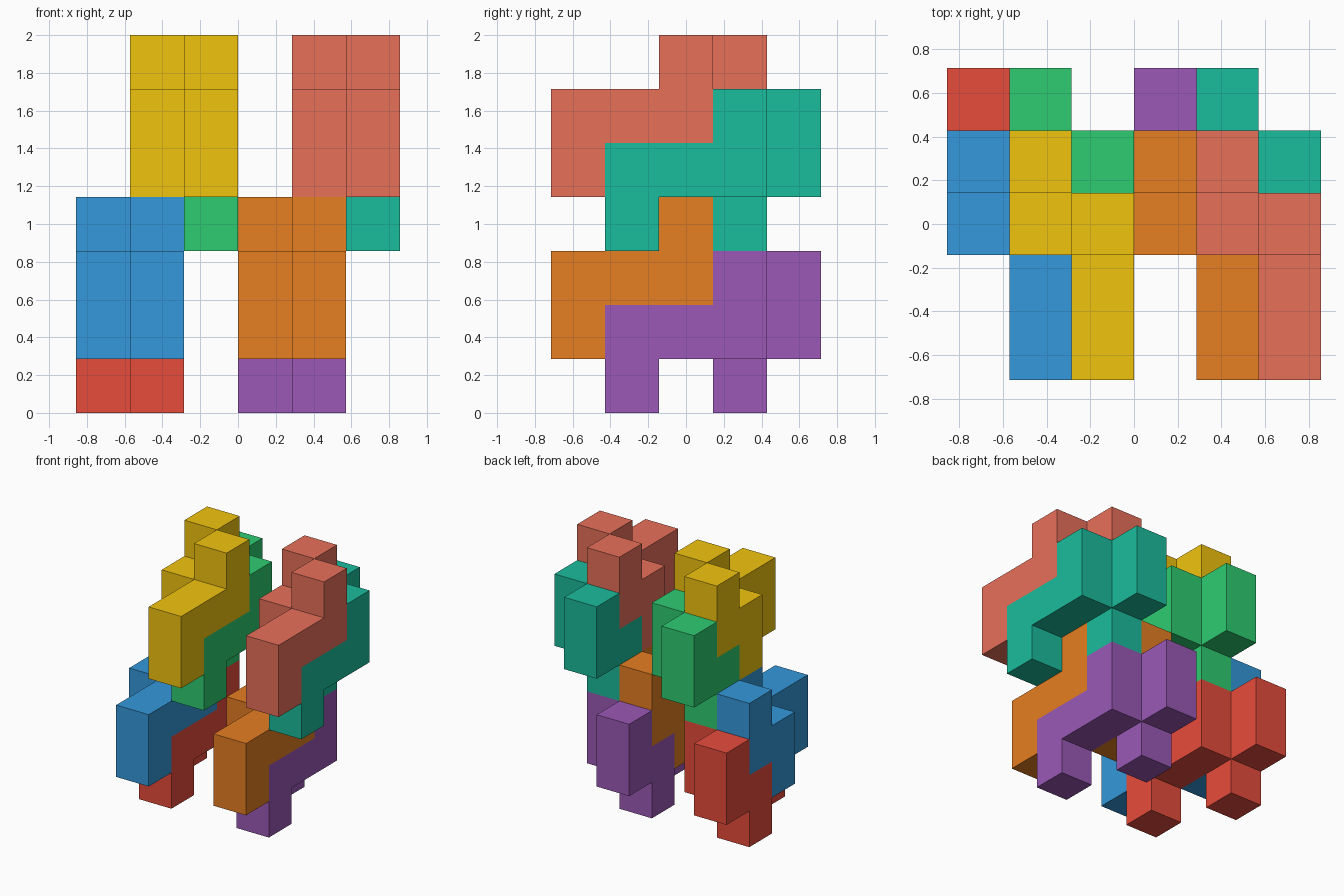
import bpy
import bmesh

if "Cube" in bpy.data.objects:
    bpy.data.objects.remove(bpy.data.objects["Cube"])

U = 2 / 7                      # edge of one cube; the model is 6 x 5 x 7 cubes
ORIGIN = (-3, -2.5, 0)         # lower corner of the cube grid

# One puzzle piece as (x, y, z) cubes: a three-step slab beside a shorter staircase
PIECE = {(1, 0, 0), (1, 0, 1), (1, 1, 1), (1, 2, 1), (1, 2, 2),
         (0, 2, 0), (0, 2, 1), (0, 3, 1), (0, 3, 2)}


def material(name, hex_color):
    srgb = [int(hex_color[i:i + 2], 16) / 255 for i in (0, 2, 4)]
    mat = bpy.data.materials.new(name)
    mat.diffuse_color = [((c + 0.055) / 1.055) ** 2.4 for c in srgb] + [1]
    mat.use_nodes = True
    mat.node_tree.nodes["Principled BSDF"].inputs["Base Color"].default_value = mat.diffuse_color
    return mat


def add_piece(name, offset, hex_color):
    """Outer skin of the cubes, with flat areas merged into single faces."""
    bm = bmesh.new()
    verts = {}

    def vert(p):
        if p not in verts:
            verts[p] = bm.verts.new([(p[i] + offset[i] + ORIGIN[i]) * U for i in range(3)])
        return verts[p]

    for cell in sorted(PIECE):
        for axis in range(3):
            u, v = (axis + 1) % 3, (axis + 2) % 3
            for side in (0, 1):
                neighbour = list(cell)
                neighbour[axis] += 2 * side - 1
                if tuple(neighbour) in PIECE:
                    continue
                quad = []
                for du, dv in ((0, 0), (1, 0), (1, 1), (0, 1)):
                    p = list(cell)
                    p[axis] += side
                    p[u] += du
                    p[v] += dv
                    quad.append(vert(tuple(p)))
                bm.faces.new(quad if side else quad[::-1])

    bmesh.ops.dissolve_limit(bm, angle_limit=0.01, verts=bm.verts[:], edges=bm.edges[:])
    mesh = bpy.data.meshes.new(name)
    bm.to_mesh(mesh)
    bm.free()
    mesh.materials.append(material(name + "_color", hex_color))
    bpy.context.collection.objects.link(bpy.data.objects.new(name, mesh))


# Each stack is a lower piece and an upper piece nested one step forward and up
STACKS = [
    ("lower_left", (0, 0, 0), "E74C3C", "3498DB"),
    ("lower_right", (3, 0, 0), "9B59B6", "E67E22"),
    ("upper_left", (1, 0, 3), "2ECC71", "F1C40F"),
    ("upper_right", (4, 0, 3), "1ABC9C", "E8705A"),
]
for name, (x, y, z), back_color, front_color in STACKS:
    add_piece(name + "_back_piece", (x, y + 1, z), back_color)
    add_piece(name + "_front_piece", (x, y, z + 1), front_color)
